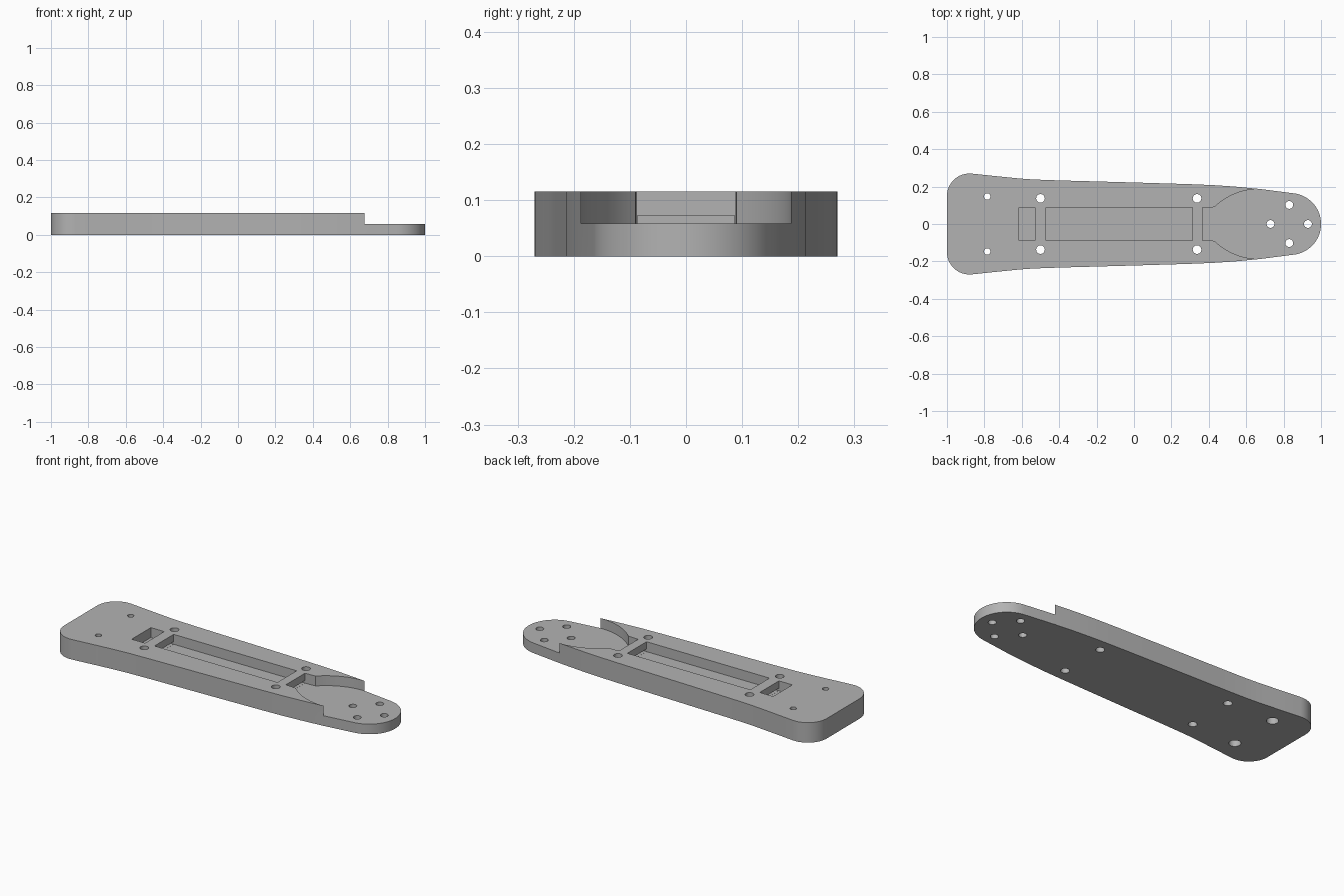
import bpy
import bmesh
from math import sin, cos, pi, asin, radians

if "Cube" in bpy.data.objects:
    bpy.data.objects.remove(bpy.data.objects["Cube"])

TOP, FLOOR, TUNNEL = 0.115, 0.058, 0.073
SLOT = 0.087

grey = bpy.data.materials.new("plain grey")
grey.use_nodes = True
grey.diffuse_color = (0.45, 0.45, 0.45, 1)
grey.node_tree.nodes["Principled BSDF"].inputs["Base Color"].default_value = grey.diffuse_color


def arc(cx, cy, r, start, end, n):
    return [(cx + r * cos(start + (end - start) * i / n),
             cy + r * sin(start + (end - start) * i / n)) for i in range(n + 1)]


def mirrored(half):
    """Close an upper half outline with its mirror image across y = 0."""
    return half + [(x, -y) for x, y in reversed(half) if abs(y) > 1e-5]


def prism(name, outline, z0, z1):
    bm = bmesh.new()
    face = bm.faces.new([bm.verts.new((x, y, z0)) for x, y in outline])
    out = bmesh.ops.extrude_face_region(bm, geom=[face])
    verts = [v for v in out["geom"] if isinstance(v, bmesh.types.BMVert)]
    bmesh.ops.translate(bm, verts=verts, vec=(0, 0, z1 - z0))
    bmesh.ops.recalc_face_normals(bm, faces=bm.faces)
    mesh = bpy.data.meshes.new(name)
    bm.to_mesh(mesh)
    bm.free()
    mesh.materials.append(grey)
    obj = bpy.data.objects.new(name, mesh)
    bpy.context.collection.objects.link(obj)
    return obj


def box(x0, x1, w):
    return [(x0, -w), (x1, -w), (x1, w), (x0, w)]


def cut(body, outline, z0, z1):
    cutter = prism("cutter", outline, z0, z1)
    cutter.hide_render = True
    mod = body.modifiers.new("cut", "BOOLEAN")
    mod.operation, mod.solver, mod.object = "DIFFERENCE", "EXACT", cutter
    graph = bpy.context.evaluated_depsgraph_get()
    mesh = bpy.data.meshes.new_from_object(body.evaluated_get(graph))
    body.modifiers.clear()
    body.data = mesh
    bpy.data.objects.remove(cutter)


# Tapered arm: round-cornered wide end, slim waist, round tip
half = arc(-0.88, 0.15, 0.12, pi, pi / 2 - 0.1, 12)
half += [(-0.72, 0.254), (-0.62, 0.244), (-0.54, 0.238), (-0.4, 0.233), (0.0, 0.222),
         (0.3, 0.213), (0.42, 0.208), (0.54, 0.2), (0.675, 0.187)]
half += arc(0.835, 0, 0.165, radians(83), 0, 20)
arm = prism("arm_plate", mirrored(half), 0, TOP)

# Lowered tip with a curved shoulder and a short channel
R = 0.345
sweep = asin(0.24 / R)
shoulder = [(0.365, SLOT)]
shoulder += arc(0.67, 0.187 - R, R, pi / 2 + sweep, pi / 2, 16)
shoulder += [(0.675, 0.187), (0.675, 0.4), (1.2, 0.4)]
cut(arm, mirrored(shoulder), FLOOR, 0.3)

# Cable pockets, joined by low passages under the bridges
for x0, x1 in ((-0.615, -0.53), (-0.47, 0.312)):
    cut(arm, box(x0, x1, SLOT), FLOOR, 0.3)
for x0, x1 in ((-0.55, -0.45), (0.29, 0.385)):
    cut(arm, box(x0, x1, SLOT - 0.0005), FLOOR + 0.0005, TUNNEL)

# Screw holes
holes = [(0.73, 0, 0.021), (0.93, 0, 0.021)]
for side in (-1, 1):
    holes += [(0.83, side * 0.102, 0.021), (0.337, side * 0.137, 0.023),
              (-0.5, side * 0.137, 0.023), (-0.785, side * 0.147, 0.017)]
for x, y, r in holes:
    cut(arm, arc(x, y, r, 0, 2 * pi, 24)[:-1], -0.1, 0.3)

# Wider recesses under the rear holes
for side in (-1, 1):
    cut(arm, arc(-0.785, side * 0.147, 0.031, 0, 2 * pi, 24)[:-1], -0.1, 0.05)

bpy.context.view_layer.objects.active = arm
arm.select_set(True)
bpy.ops.object.shade_smooth_by_angle(angle=radians(30))
